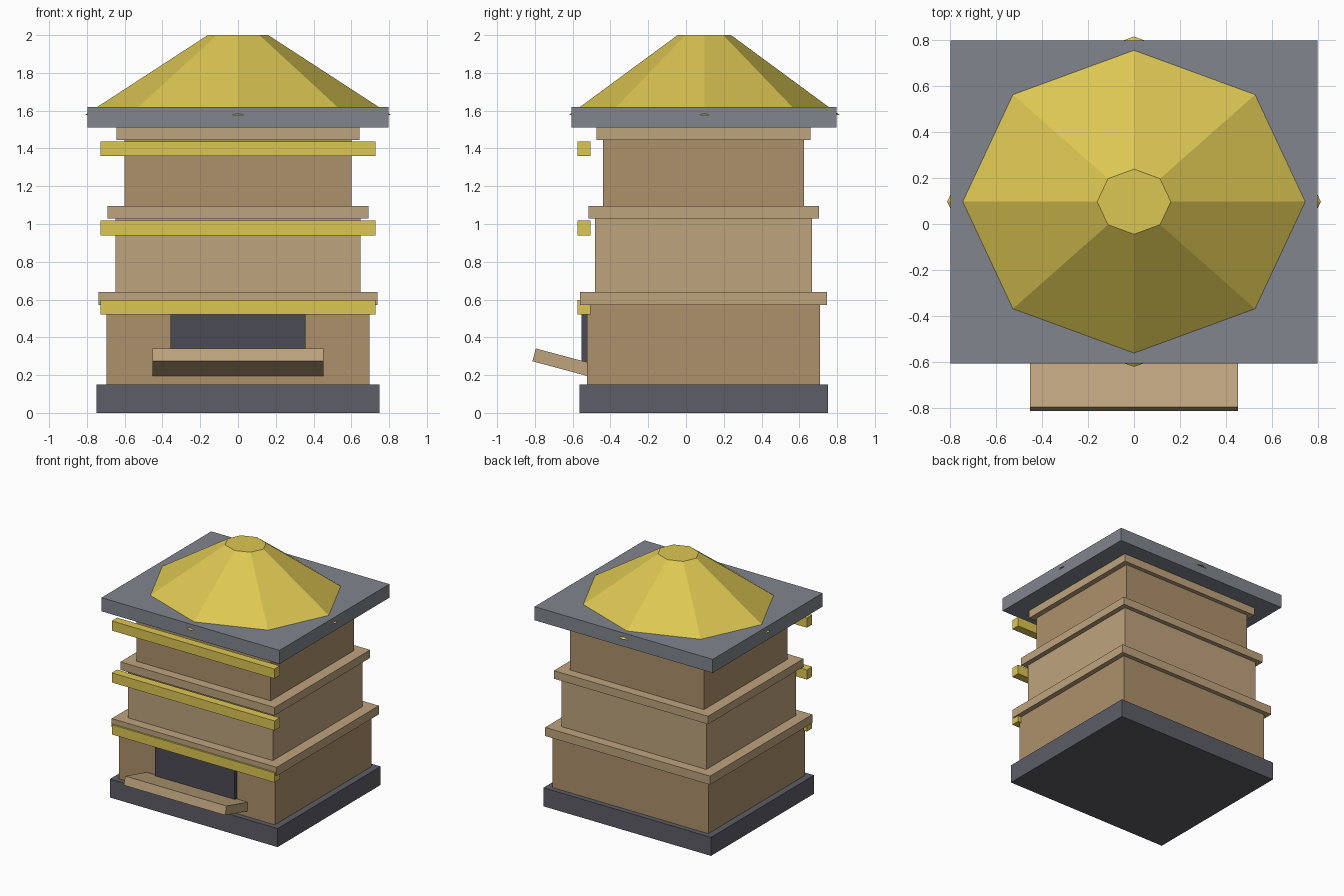
import bpy, math

if "Cube" in bpy.data.objects:
    bpy.data.objects.remove(bpy.data.objects["Cube"])

YC = 0.093  # depth centre of the tower


def material(name, rgb):
    m = bpy.data.materials.new(name)
    m.diffuse_color = (*rgb, 1)
    m.use_nodes = True
    m.node_tree.nodes["Principled BSDF"].inputs["Base Color"].default_value = m.diffuse_color
    return m


WOOD = material("wood", (0.42, 0.285, 0.15))
LIGHT = material("light_wood", (0.52, 0.37, 0.21))
GOLD = material("gold", (0.72, 0.57, 0.085))
SLATE = material("slate", (0.22, 0.24, 0.27))
DARK = material("dark_stone", (0.11, 0.11, 0.135))
BLACK = material("entrance_dark", (0.07, 0.07, 0.09))


def box(name, x, y0, y1, z0, z1, mat, tilt=0):
    """Box of half width x between the given y and z limits."""
    bpy.ops.mesh.primitive_cube_add(size=1, location=(0, (y0 + y1) / 2, (z0 + z1) / 2))
    o = bpy.context.object
    o.name = name
    o.scale = (2 * x, y1 - y0, z1 - z0)
    o.rotation_euler.x = tilt
    o.data.materials.append(mat)
    return o


def layer(name, x, hy, z0, z1, mat):
    return box(name, x, YC - hy, YC + hy, z0, z1, mat)


# base, three stacked boxes with rims, and roof slab
layer("base", 0.75, 0.658, 0, 0.15, DARK)
layer("lower_box", 0.697, 0.617, 0.15, 0.57, WOOD)
layer("lower_rim", 0.738, 0.653, 0.57, 0.64, LIGHT)
layer("middle_box", 0.649, 0.574, 0.64, 1.03, LIGHT)
layer("middle_rim", 0.69, 0.61, 1.03, 1.095, LIGHT)
layer("upper_box", 0.60, 0.533, 1.095, 1.45, WOOD)
layer("upper_rim", 0.644, 0.567, 1.445, 1.51, LIGHT)
box("roof_slab", 0.797, -0.607, 0.797, 1.51, 1.62, SLATE)

# gold bars across the front
for i, z in enumerate((0.52, 0.94, 1.36)):
    box(f"front_bar_{i + 1}", 0.728, -0.574, -0.506, z, z + 0.078, GOLD)

# entrance panel and sloping landing board
box("entrance", 0.357, -0.552, -0.50, 0.235, 0.54, BLACK)
tilt = math.radians(-15)
length, thick = 0.36, 0.07
# centre found from the outer top corner of the board
cy = -0.795 + math.cos(tilt) * length / 2 + math.sin(-tilt) * -thick / 2
cz = 0.341 - math.sin(-tilt) * length / 2 - math.cos(tilt) * thick / 2
box("landing_board", 0.453, cy - length / 2, cy + length / 2,
    cz - thick / 2, cz + thick / 2, LIGHT, tilt)

# eight-sided roof cap, its lowest corners poking through the slab edges
bpy.ops.mesh.primitive_cone_add(vertices=8, radius1=0.812, radius2=0.16, depth=0.424,
                                location=(0, 0.097, 1.788))
cap = bpy.context.object
cap.name = "roof_cap"
cap.scale.y = 0.884
cap.data.materials.append(GOLD)
